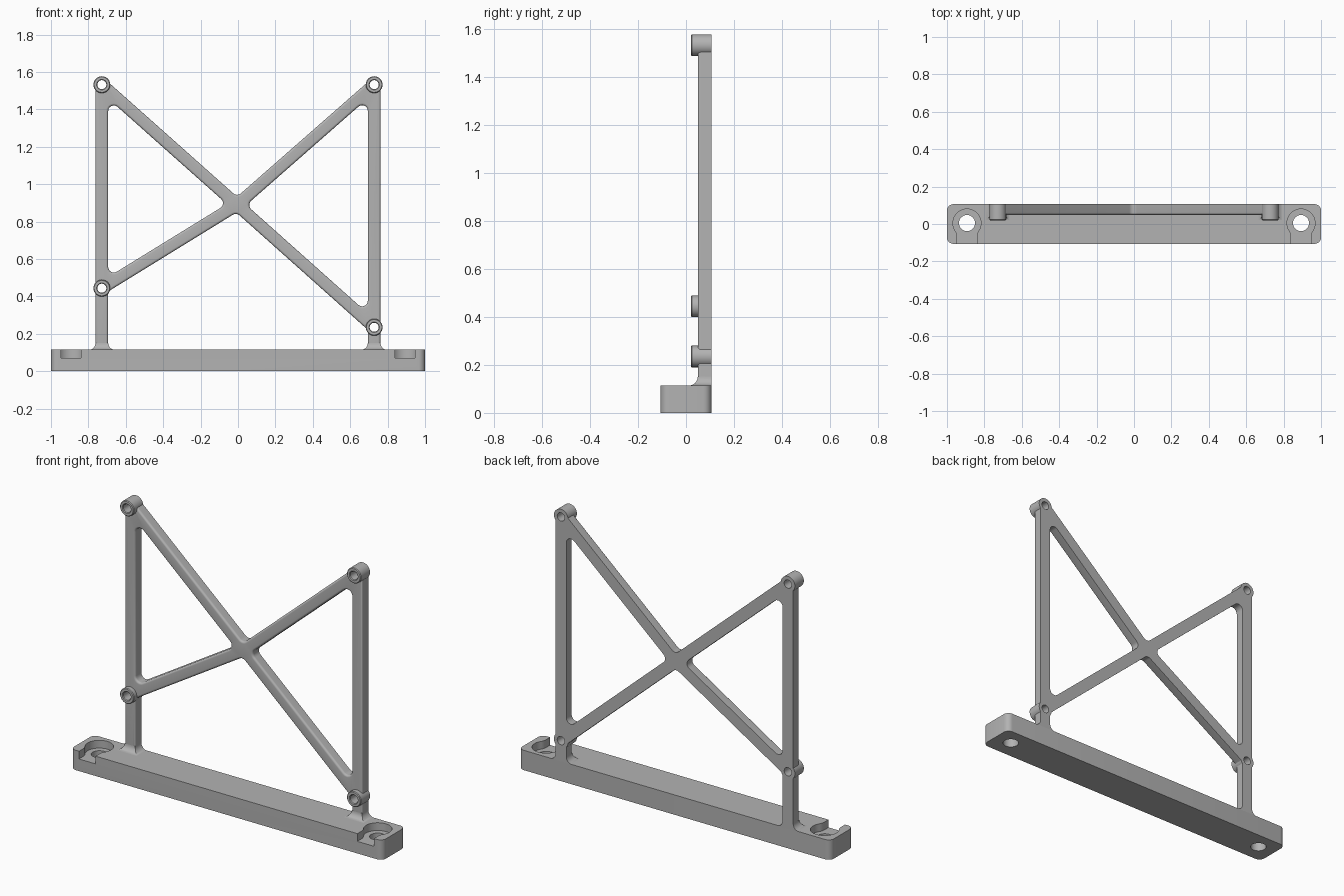
import bpy, bmesh, math
from mathutils import Vector as V

if "Cube" in bpy.data.objects:
    bpy.data.objects.remove(bpy.data.objects["Cube"])

grey = bpy.data.materials.new("plain grey")
grey.diffuse_color = (0.45, 0.45, 0.45, 1)
grey.use_nodes = True
grey.node_tree.nodes["Principled BSDF"].inputs["Base Color"].default_value = grey.diffuse_color
BACK, W, R = 0.106, 0.033, 0.03      # back plane, bar half width, corner radius


def arc(cx, cy, r, a0, a1, n):
    """Points along an arc, angles in degrees."""
    return [V((cx + r * math.cos(math.radians(a0 + (a1 - a0) * i / n)),
               cy + r * math.sin(math.radians(a0 + (a1 - a0) * i / n)))) for i in range(n + 1)]


def circle(cx, cy, r, n=40):
    return arc(cx, cy, r, 0, 360, n)[:-1]


def rounded(corners, n=6):
    """Closed outline from (point, radius) corners."""
    out = []
    for i, (p, r) in enumerate(corners):
        p = V(p)
        if not r:
            out.append(p)
            continue
        a = (V(corners[i - 1][0]) - p).normalized()
        b = (V(corners[(i + 1) % len(corners)][0]) - p).normalized()
        half = a.angle(b) / 2
        t = r / math.tan(half)
        c = p + (a + b).normalized() * r / math.sin(half)
        s, e = p + a * t - c, p + b * t - c
        a0 = math.degrees(math.atan2(s.y, s.x))
        d = math.degrees(math.atan2(e.y, e.x)) - a0
        d = (d + 180) % 360 - 180
        out += arc(c.x, c.y, r, a0, a0 + d, n)
    return out


def inset(loop, d):
    """Move an outline to its left by d."""
    out = []
    for i, p in enumerate(loop):
        a = (p - loop[i - 1]).normalized()
        b = (loop[(i + 1) % len(loop)] - p).normalized()
        na, nb = V((-a.y, a.x)), V((-b.y, b.x))
        out.append(p + (na + nb) * d / (1 + na.dot(nb)))
    return out


def prism(name, loops, levels, upright=False):
    """Solid from outlines (holes clockwise) swept through (inset, depth) levels."""
    bm = bmesh.new()
    ends = [[], []]
    for loop in loops:
        rings = []
        for d, h in levels:
            rings.append([bm.verts.new((p.x, h, p.y) if upright else (p.x, p.y, h))
                          for p in inset(loop, d)])
        n = len(loop)
        for lo, hi in zip(rings, rings[1:]):
            for i in range(n):
                j = (i + 1) % n
                bm.faces.new((lo[i], lo[j], hi[j], hi[i]))
        for k, ring in ((0, rings[0]), (1, rings[-1])):
            ends[k] += [bm.edges.get((ring[i - 1], ring[i])) for i in range(n)]
    for e in ends:
        bmesh.ops.triangle_fill(bm, edges=e, use_beauty=True)
    bmesh.ops.recalc_face_normals(bm, faces=bm.faces[:])
    me = bpy.data.meshes.new(name)
    bm.to_mesh(me)
    bm.free()
    me.materials.append(grey)
    ob = bpy.data.objects.new(name, me)
    bpy.context.collection.objects.link(ob)
    return ob


def activate(ob):
    bpy.ops.object.select_all(action='DESELECT')
    ob.select_set(True)
    bpy.context.view_layer.objects.active = ob


def cut(ob, cutter):
    m = ob.modifiers.new("cut", 'BOOLEAN')
    m.operation, m.solver, m.object = 'DIFFERENCE', 'EXACT', cutter
    activate(ob)
    bpy.ops.object.modifier_apply(modifier=m.name)
    bpy.data.objects.remove(cutter)


def meet(a, b, da, c, d, dc):
    """Crossing of line ab shifted left by da and line cd shifted left by dc."""
    u, v = (b - a).normalized(), (d - c).normalized()
    p, q = a + V((-u.y, u.x)) * da, c + V((-v.y, v.x)) * dc
    w = q - p
    return p + u * (w.x * v.y - w.y * v.x) / (u.x * v.y - u.y * v.x)


# Base bar with screw holes and keyhole pockets open to the front
SX, SY = 0.893, 0.005
bar = rounded([((-1, -BACK), 0.034), ((1, -BACK), 0.034), ((1, BACK), 0.034), ((-1, BACK), 0.034)])
base = prism("base_bar", [bar] + [circle(s * SX, SY, 0.043)[::-1] for s in (-1, 1)],
             [(0, 0), (0, 0.115)])
key = (arc(0, 0, 0.075, -33.2, 213.2, 36) + arc(-0.113, -0.0739, 0.06, 33.2, 0, 6)
       + [V((-0.053, -0.15)), V((0.053, -0.15))] + arc(0.113, -0.0739, 0.06, 180, 146.8, 6)[:-1])
for s in (-1, 1):
    cut(base, prism("pocket_cutter", [[p + V((s * SX, SY)) for p in key]], [(0, 0.07), (0, 0.14)]))

# Frame: two posts and crossing diagonals, front edges rounded
TL, BL, TR, BR = V((-0.728, 1.532)), V((-0.728, 0.444)), V((0.728, 1.532)), V((0.728, 0.235))
C = V((-0.005, 0.889))
PW = 0.034
up_r, up_l = (TR - C).normalized(), (C - TL).normalized()
outer = rounded([
    ((TL.x - PW, 0.11), 0), ((TL.x + PW, 0.11), 0),
    (meet(BL, TL, -PW, BL, C, -W), R),
    (meet(BL, C, -W, C, BR, -W), R),
    (meet(C, BR, -W, BR, TR, PW), 0.012),
    ((TR.x - PW, 0.11), 0), ((TR.x + PW, 0.11), 0), ((TR.x + PW, TR.y), 0),
    (TR + V((-up_r.y, up_r.x)) * W, 0),
    (meet(TL, C, W, C, TR, W), R),
    (TL + V((-up_l.y, up_l.x)) * W, 0), ((TL.x - PW, TL.y), 0)])
left_gap = rounded([(meet(BL, TL, -PW, TL, C, -W), R), (meet(TL, C, -W, BL, C, W), R),
                    (meet(BL, C, W, BL, TL, -PW), R)])
right_gap = rounded([(meet(C, TR, -W, BR, TR, PW), R), (meet(BR, TR, PW, C, BR, W), R),
                     (meet(C, BR, W, C, TR, -W), R)])
B = 0.012
edge = [(B * (1 - math.cos(a)), 0.049 + B * (1 - math.sin(a)))
        for a in (math.radians(15 * i) for i in range(7))]
frame = prism("cross_frame", [outer, left_gap, right_gap], [(0, BACK)] + edge, True)

# Bosses with through holes
for i, p in enumerate((TL, BL, TR, BR)):
    cut(frame, prism("hole_cutter", [circle(p.x, p.y, 0.026)], [(0, 0), (0, 0.2)], True))
    prism("boss_%d" % (i + 1), [circle(p.x, p.y, 0.045), circle(p.x, p.y, 0.024)[::-1]],
          [(0, BACK), (0, 0.024), (0.004, 0.02)], True)

# Flared feet where the posts meet the base, flush at the back
F = 0.037
for name, x in (("left_foot", TL.x), ("right_foot", TR.x)):
    rect = [V((x - PW, 0.049)), V((x + PW, 0.049)), V((x + PW, BACK)), V((x - PW, BACK))]
    foot = prism(name, [rect], [(-F * (1 - math.sin(a)), 0.114 + F * (1 - math.cos(a)))
                                for a in (math.radians(11.25 * i) for i in range(9))])
    for v in foot.data.vertices:
        v.co.y = min(v.co.y, BACK)

for ob in bpy.context.collection.objects:
    activate(ob)
    bpy.ops.object.shade_smooth_by_angle(angle=math.radians(30))
